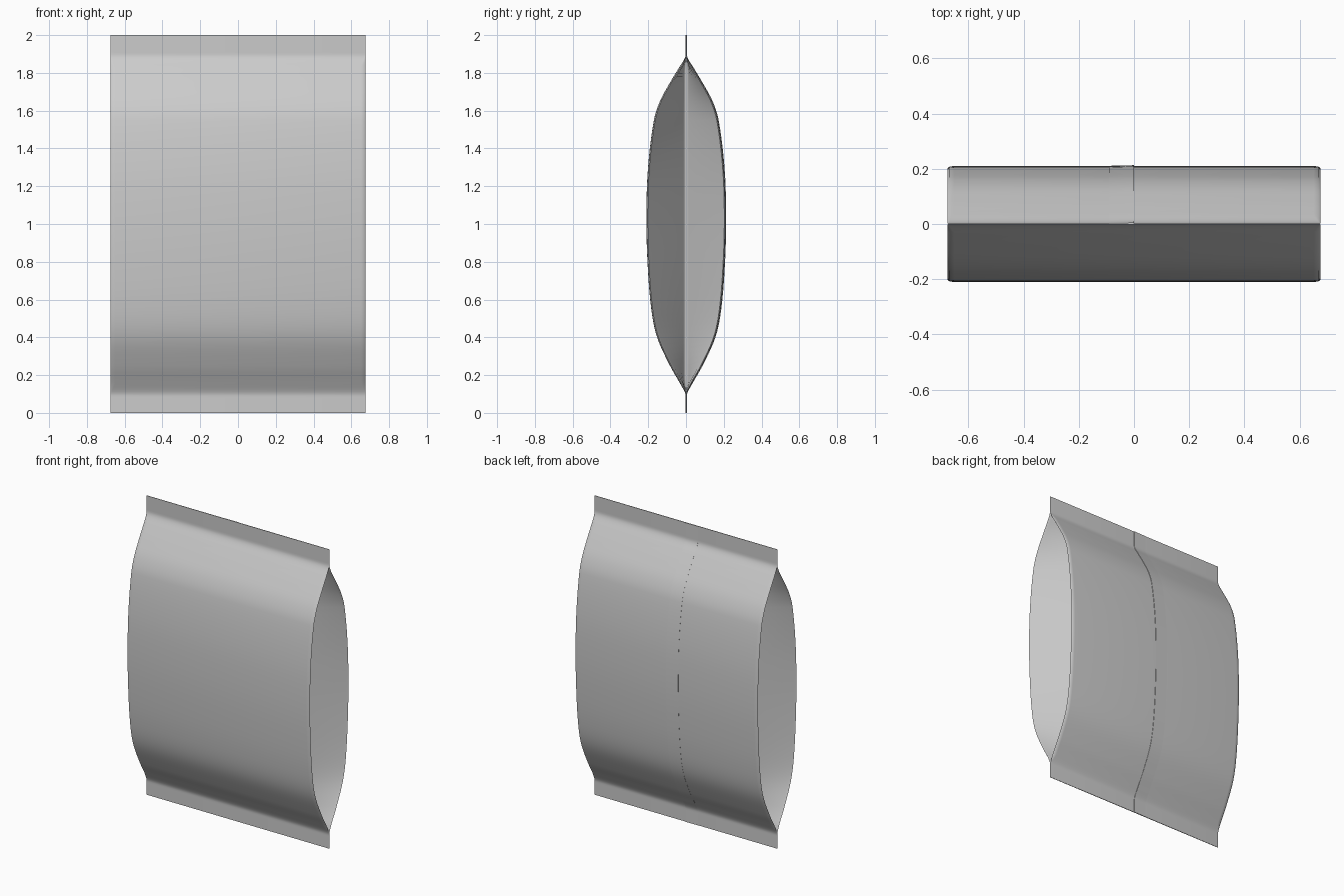
import bpy, bmesh, math

if "Cube" in bpy.data.objects:
    bpy.data.objects.remove(bpy.data.objects["Cube"])

HALF_W = 0.675     # half width of the bag
FOLD = 0.25        # how far the side gussets tuck in
# (height, half depth) down the side outline: flat seal, bulge, flat seal
PROFILE = [(0, .002), (.05, .002), (.10, .003), (.16, .034), (.25, .085), (.40, .153),
           (.55, .184), (.80, .204), (1.05, .210), (1.30, .201), (1.55, .170),
           (1.65, .138), (1.75, .084), (1.83, .036), (1.885, .004), (1.94, .002), (2, .002)]


def sample_profile(steps):
    """Smooth the profile with cubic Hermite segments."""
    def slope(i):
        a, b = PROFILE[max(i - 1, 0)], PROFILE[min(i + 1, len(PROFILE) - 1)]
        return 0 if PROFILE[i][1] < .003 else (b[1] - a[1]) / (b[0] - a[0])
    out = []
    for i in range(len(PROFILE) - 1):
        (z0, y0), (z1, y1) = PROFILE[i], PROFILE[i + 1]
        h = z1 - z0
        for k in range(steps):
            t = k / steps
            y = ((2*t**3 - 3*t**2 + 1) * y0 + (t**3 - 2*t**2 + t) * h * slope(i)
                 + (3*t**2 - 2*t**3) * y1 + (t**3 - t**2) * h * slope(i + 1))
            out.append((z0 + h * t, max(y, .002)))
    return out + [PROFILE[-1]]


def loft(name, rings):
    """Skin a stack of closed rings into one smooth object."""
    bm = bmesh.new()
    loops = [[bm.verts.new(p) for p in ring] for ring in rings]
    n = len(loops[0])
    for a, b in zip(loops, loops[1:]):
        for i in range(n):
            j = (i + 1) % n
            bm.faces.new((a[i], a[j], b[j], b[i]))
    bm.faces.new(loops[0][::-1])
    bm.faces.new(loops[-1])
    bmesh.ops.recalc_face_normals(bm, faces=bm.faces)
    mesh = bpy.data.meshes.new(name)
    bm.to_mesh(mesh)
    bm.free()
    obj = bpy.data.objects.new(name, mesh)
    bpy.context.collection.objects.link(obj)
    bpy.ops.object.select_all(action='DESELECT')
    obj.select_set(True)
    bpy.context.view_layer.objects.active = obj
    bpy.ops.object.shade_smooth_by_angle(angle=math.radians(50))
    return obj


def bag_ring(z, y):
    """Cross-section: flat front and back, sides folded inward to a soft crease."""
    r = min(.012, y * .4)
    c = min(.014, y * .3)
    inner = HALF_W - FOLD
    quarter = [(HALF_W - 2 * r, y), (HALF_W - .6 * r, y - .15 * r), (HALF_W, y - .6 * r),
               (HALF_W - 1.2 * r, y - 1.4 * r), (inner + c, c), (inner + .2 * c, .5 * c)]
    side = [(x, -v) for x, v in quarter] + [(inner, 0)] + quarter[::-1]
    return [(x, v, z) for x, v in side] + [(-x, v, z) for x, v in side[::-1]]


outline = sample_profile(5)

# Gusseted pouch with flat top and bottom seals
loft("bag_body", [bag_ring(z, y) for z, y in outline])

# Overlapping lengthwise seam strip down the back
loft("back_seam", [[(-.09, y - .001, z), (0, y - .001, z), (0, y + .003, z), (-.09, y + .0008, z)]
                   for z, y in outline])
